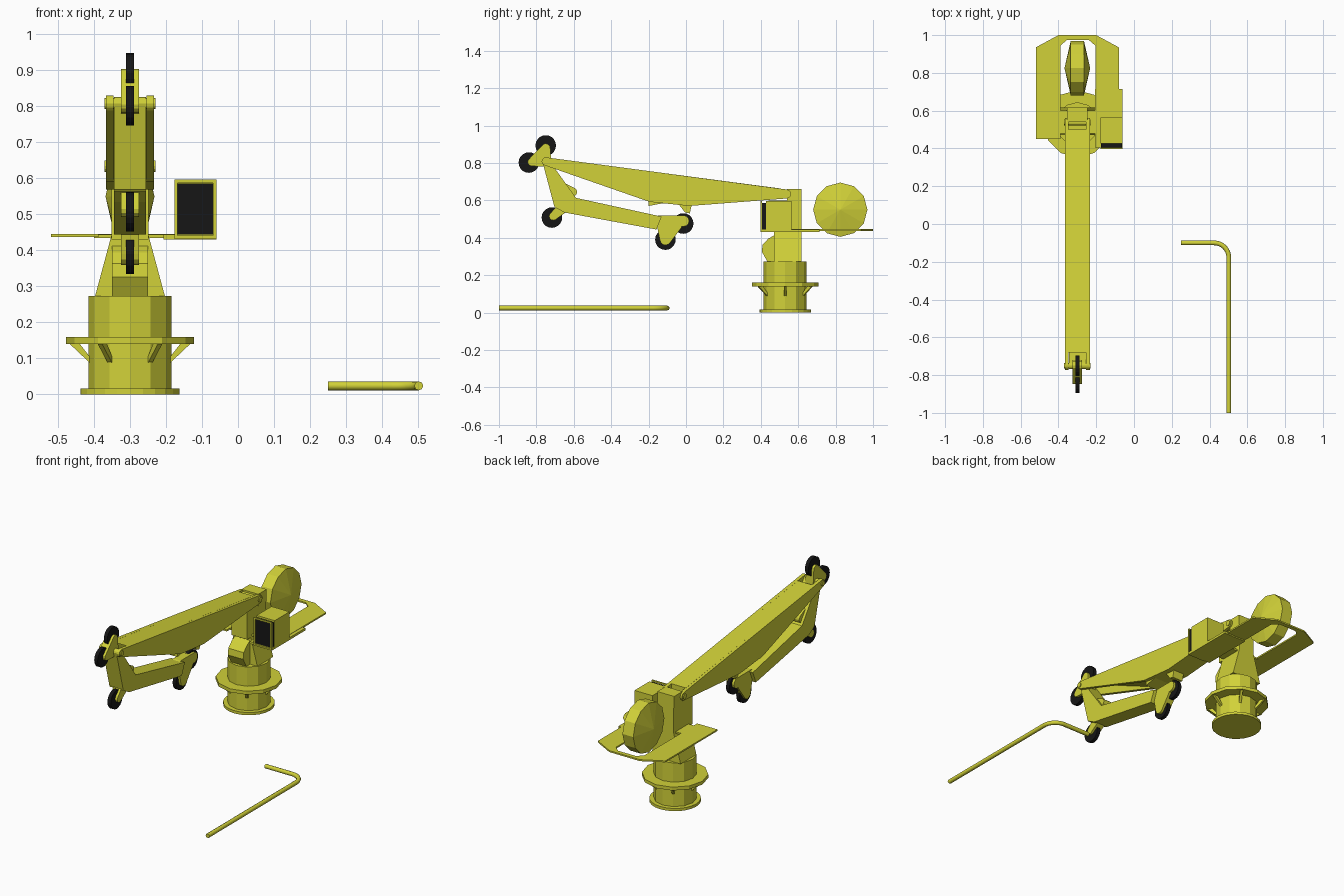
import bpy, bmesh, math
from mathutils import Vector, Matrix
from mathutils.geometry import convex_hull_2d

cube = bpy.data.objects.get("Cube")
if cube:
    bpy.data.objects.remove(cube, do_unlink=True)

CX, CY = -0.3, 0.53   # crane axis


def material(name, rgb):
    m = bpy.data.materials.new(name)
    m.use_nodes = True
    m.diffuse_color = (*rgb, 1)
    m.node_tree.nodes["Principled BSDF"].inputs["Base Color"].default_value = (*rgb, 1)
    return m


YELLOW = material("crane yellow", (0.64, 0.64, 0.04))
BLACK = material("rubber black", (0.008, 0.008, 0.008))


def finish(name, bm, mat=YELLOW):
    bmesh.ops.recalc_face_normals(bm, faces=bm.faces)
    me = bpy.data.meshes.new(name)
    bm.to_mesh(me)
    bm.free()
    me.materials.append(mat)
    ob = bpy.data.objects.new(name, me)
    bpy.context.collection.objects.link(ob)
    return ob


def extrude(name, pts, vec, mat=YELLOW):
    bm = bmesh.new()
    f = bm.faces.new([bm.verts.new(p) for p in pts])
    top = bmesh.ops.extrude_face_region(bm, geom=[f])["geom"]
    bmesh.ops.translate(bm, vec=vec, verts=[v for v in top if isinstance(v, bmesh.types.BMVert)])
    return finish(name, bm, mat)


def plate(name, pts, half, x=CX, mat=YELLOW):
    """Convex side outline; points are (y, z) or rounded corners (y, z, radius)."""
    cloud = []
    for y, z, *r in pts:
        if r:
            cloud += [(y + r[0] * math.cos(a * math.pi / 6), z + r[0] * math.sin(a * math.pi / 6))
                      for a in range(12)]
        else:
            cloud.append((y, z))
    hull = [cloud[i] for i in convex_hull_2d([Vector(p) for p in cloud])]
    return extrude(name, [(x - half, y, z) for y, z in hull], (2 * half, 0, 0), mat)


def box(name, lo, hi, mat=YELLOW):
    pts = [(lo[0], lo[1], lo[2]), (hi[0], lo[1], lo[2]), (hi[0], hi[1], lo[2]), (lo[0], hi[1], lo[2])]
    return extrude(name, pts, (0, 0, hi[2] - lo[2]), mat)


def disc(name, r, z0, z1, sides):
    bm = bmesh.new()
    bmesh.ops.create_cone(bm, cap_ends=True, segments=sides, radius1=r, radius2=r, depth=z1 - z0,
                          matrix=Matrix.Translation((CX, CY, (z0 + z1) / 2)) @ Matrix.Rotation(math.pi / 2, 4, "Z"))
    return finish(name, bm)


def wheel(name, y, z):
    bm = bmesh.new()
    bmesh.ops.create_cone(bm, cap_ends=True, segments=20, radius1=0.055, radius2=0.055, depth=0.022,
                          matrix=Matrix.Translation((CX, y, z)) @ Matrix.Rotation(math.pi / 2, 4, "Y"))
    return finish(name, bm, BLACK)


# Pedestal with ring walkway and gussets
disc("base_flange", 0.138, 0, 0.016, 24)
disc("pedestal", 0.115, 0.01, 0.273, 12)
disc("walkway_ring", 0.178, 0.14, 0.16, 12)
for i in range(6):
    g = plate(f"ring_gusset_{i}", [(0.1, 0.09), (0.112, 0.088), (0.168, 0.141), (0.14, 0.141)], 0.007, 0)
    g.location = (CX, CY, 0)
    g.rotation_euler.z = math.radians(30 + 60 * i)

# Slewing tower
extrude("tower_taper", [(CX - 0.097, 0.47, 0.273), (CX + 0.097, 0.47, 0.273),
                        (CX + 0.052, 0.47, 0.44), (CX - 0.052, 0.47, 0.44)], (0, 0.147, 0))
box("tower_neck", (CX - 0.052, 0.44, 0.43), (CX + 0.052, 0.617, 0.6))
box("tower_head", (CX - 0.055, 0.54, 0.59), (CX + 0.055, 0.617, 0.66))
plate("tower_front", [(0.435, 0.273), (0.405, 0.326), (0.41, 0.364), (0.44, 0.395), (0.5, 0.43), (0.5, 0.273)], 0.05)

# U-shaped rear deck and its crosspiece
deck = [(-0.52, 0.45), (-0.52, 0.935), (-0.4, 1.0), (-0.2, 1.0), (-0.08, 0.935), (-0.08, 0.5),
        (-0.205, 0.5), (-0.205, 0.945), (-0.24, 0.975), (-0.355, 0.975), (-0.388, 0.945), (-0.388, 0.45)]
extrude("rear_deck", [(x, y, 0.437) for x, y in deck], (0, 0, 0.009))
box("deck_crosspiece", (-0.4, 0.48, 0.435), (-0.19, 0.6, 0.445))
box("cab_floor", (-0.207, 0.405, 0.43), (-0.06, 0.715, 0.444))

# Operator cab with framed front glass
X0, X1, Y0, Z0, Z1 = -0.177, -0.06, 0.397, 0.432, 0.597
box("cab", (X0, 0.427, Z0), (X1, 0.565, Z1))
box("cab_glass", (X0 + 0.003, Y0 + 0.006, 0.445), (X1 - 0.003, 0.428, 0.586), BLACK)
for side, x in (("right", X0), ("left", X1 - 0.009)):
    box(f"cab_post_{side}", (x, Y0, Z0), (x + 0.009, Y0 + 0.008, Z1))
for part, z in (("sill", Z0), ("lintel", Z1 - 0.009)):
    box(f"cab_{part}", (X0, Y0, z), (X1, Y0 + 0.008, z + 0.009))

# Hose drum: faceted disc with coned sides
bm = bmesh.new()
bmesh.ops.create_cone(bm, cap_ends=True, segments=12, radius1=0.145, radius2=0.145, depth=0.07)
caps = [f for f in bm.faces if len(f.verts) > 4]
for v in bmesh.ops.poke(bm, faces=caps)["verts"]:
    v.co.z = math.copysign(0.068, v.co.z)
bm.transform(Matrix.Translation((CX, 0.825, 0.55)) @ Matrix.Rotation(math.pi / 2, 4, "Y"))
finish("hose_drum", bm)

# Main boom: core between two full-length cheeks
belly = [(-0.195, 0.592), (0.018, 0.57)]
plate("boom_core", [(-0.68, 0.82), (-0.68, 0.762), *belly, (0.5, 0.607), (0.5, 0.664)], 0.05)
for side, s in (("right", -1), ("left", 1)):
    plate(f"boom_cheek_{side}", [(-0.75, 0.808, 0.022), *belly, (0.538, 0.634, 0.024)], 0.01, CX + s * 0.056)
plate("boom_rear_pin", [(0.538, 0.634, 0.016)], 0.071)
plate("boom_tip_pin", [(-0.75, 0.808, 0.015)], 0.071)
plate("boom_lug", [(-0.04, 0.58), (-0.005, 0.535), (0.02, 0.53), (0.032, 0.58)], 0.035)
plate("boom_stop", [(-0.2, 0.6), (-0.2, 0.57), (-0.12, 0.585), (-0.12, 0.6)], 0.045)

# Folded jib and its head
plate("jib_upper", [(-0.75, 0.808, 0.018), (-0.705, 0.57), (-0.65, 0.537), (-0.57, 0.588), (-0.645, 0.69)], 0.045)
plate("jib_lower", [(-0.705, 0.565), (-0.65, 0.535), (-0.158, 0.444), (-0.13, 0.513), (-0.56, 0.588), (-0.62, 0.62)], 0.045)
plate("jib_stop", [(-0.605, 0.645, 0.023), (-0.65, 0.66, 0.03)], 0.03)
plate("jib_head_upper", [(-0.14, 0.5, 0.02), (-0.013, 0.49, 0.03), (-0.12, 0.45)], 0.025)
plate("jib_head_lower", [(-0.14, 0.49, 0.02), (-0.05, 0.47, 0.03), (-0.11, 0.39, 0.03)], 0.025)

# Rope sheaves and their brackets
plate("tip_bracket", [(-0.825, 0.805, 0.022), (-0.75, 0.88, 0.024), (-0.74, 0.8, 0.02)], 0.025)
plate("elbow_bracket", [(-0.66, 0.56, 0.03), (-0.71, 0.515, 0.022)], 0.025)
sheaves = {"front": (-0.84, 0.802), "top": (-0.75, 0.893), "elbow": (-0.717, 0.508),
           "hook_rear": (-0.015, 0.476), "hook_lower": (-0.11, 0.39)}
for label, (y, z) in sheaves.items():
    wheel(f"sheave_{label}", y, z)

# Loose bent pipe on the ground
bend = [(0.425 + 0.077 * math.sin(a * math.pi / 16), -0.177 + 0.077 * math.cos(a * math.pi / 16)) for a in range(9)]
path = [(0.25, -0.1), *bend, (0.502, -1.0)]
cu = bpy.data.curves.new("bent_pipe", "CURVE")
cu.dimensions = "3D"
cu.bevel_depth = 0.0125
cu.bevel_resolution = 2
cu.use_fill_caps = True
sp = cu.splines.new("POLY")
sp.points.add(len(path) - 1)
for p, (x, y) in zip(sp.points, path):
    p.co = (x, y, 0.024, 1)
cu.materials.append(YELLOW)
bpy.context.collection.objects.link(bpy.data.objects.new("bent_pipe", cu))
